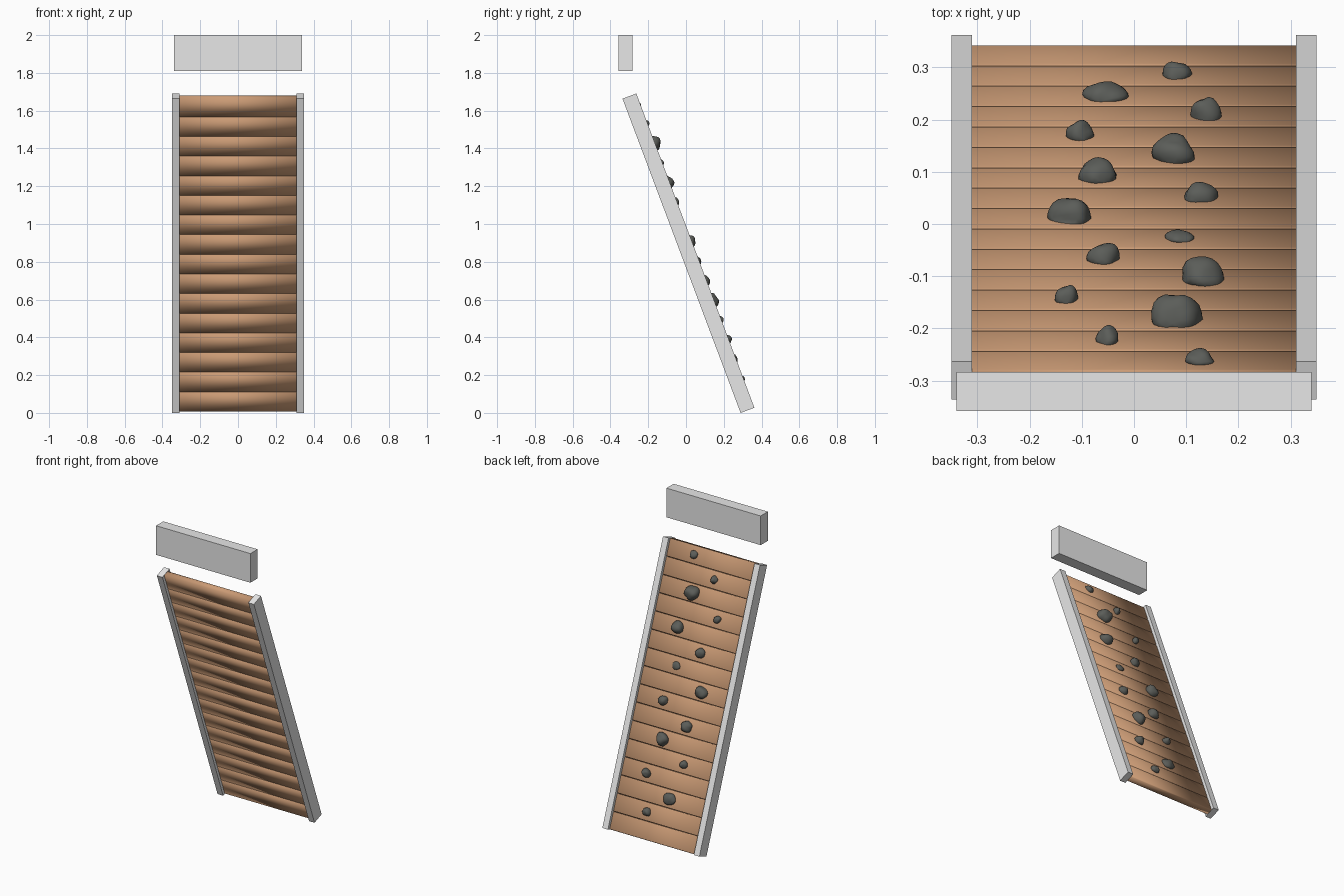
import bpy, bmesh, math, random
from mathutils import Matrix, Vector, noise

if "Cube" in bpy.data.objects:
    bpy.data.objects.remove(bpy.data.objects["Cube"])

random.seed(4)
TILT = math.radians(20.6)
LENGTH, DEPTH = 1.777, 0.078          # side rail length and depth
PLANKS, THICK = 16, 0.04
PITCH = LENGTH / PLANKS
# local axes of the leaning board: x across, y out of the climbing face, z up the slope
LEAN = Matrix.Translation((0, 0.013, 0.8454)) @ Matrix.Rotation(TILT, 4, 'X')


def material(name, rgb):
    m = bpy.data.materials.new(name)
    m.diffuse_color = (*rgb, 1)
    m.use_nodes = True
    m.node_tree.nodes["Principled BSDF"].inputs["Base Color"].default_value = m.diffuse_color
    return m


GREY = material("light grey", (0.8, 0.8, 0.8))
WOOD = material("brown wood", (0.6, 0.33, 0.18))
STONE = material("dark stone", (0.105, 0.11, 0.1))


def add(name, bm, mat, matrix=Matrix(), smooth=False):
    bmesh.ops.recalc_face_normals(bm, faces=bm.faces)
    for f in bm.faces:
        f.smooth = smooth
    me = bpy.data.meshes.new(name)
    bm.to_mesh(me)
    bm.free()
    me.materials.append(mat)
    ob = bpy.data.objects.new(name, me)
    ob.matrix_world = matrix
    bpy.context.collection.objects.link(ob)
    return ob


def box(size, centre):
    bm = bmesh.new()
    bmesh.ops.create_cube(bm, size=1)
    bmesh.ops.scale(bm, vec=size, verts=bm.verts)
    bmesh.ops.translate(bm, vec=centre, verts=bm.verts)
    return bm


# side rails
for side, x in (("left", -0.33), ("right", 0.33)):
    add(side + "_rail", box((0.04, DEPTH, LENGTH), (x, 0, 0)), GREY, LEAN)

# planks, with softened long edges on the climbing face
for i in range(PLANKS):
    s = -LENGTH / 2 + (i + 0.5) * PITCH
    bm = box((0.62, THICK, PITCH - 0.002), (0, 0, s))
    edges = [e for e in bm.edges
             if all(v.co.y > 0 for v in e.verts)
             and abs(e.verts[0].co.x - e.verts[1].co.x) > 0.1]
    bmesh.ops.bevel(bm, geom=edges, offset=0.005, segments=2, profile=0.5,
                    affect='EDGES')
    add(f"plank_{i + 1}", bm, WOOD, LEAN, True)

# separate beam above the board
add("top_beam", box((0.68, 0.074, 0.19), (0, -0.321, 1.905)), GREY)

# climbing holds, one per plank: x, width, rise
HOLDS = [
    (0.081, 0.054, 0.027), (-0.057, 0.082, 0.026), (0.137, 0.057, 0.038),
    (-0.104, 0.054, 0.030), (0.077, 0.084, 0.043), (-0.070, 0.075, 0.037),
    (0.127, 0.065, 0.026), (-0.122, 0.080, 0.037), (0.087, 0.055, 0.014),
    (-0.057, 0.065, 0.032), (0.129, 0.082, 0.040), (-0.129, 0.042, 0.028),
    (0.081, 0.098, 0.055), (-0.051, 0.042, 0.027), (0.125, 0.055, 0.020),
]
for i, (x, w, rise) in enumerate(HOLDS):
    s = -LENGTH / 2 + (i + 1.5) * PITCH
    seed = Vector([random.uniform(-50, 50) for _ in range(3)])
    tall = max(w * 0.46, 0.024)
    turn = Matrix.Rotation(random.uniform(-0.5, 0.5), 3, 'Y')
    bm = bmesh.new()
    bmesh.ops.create_icosphere(bm, subdivisions=3, radius=1)
    for v in bm.verts:
        p = v.co * (1 + 0.22 * noise.noise(v.co * 1.1 + seed))
        if p.y < 0:
            p.y *= 0.3                # flattened, buried underside
        p = turn @ Vector((p.x * w / 2, p.y * rise, p.z * tall))
        v.co = p + Vector((x, THICK / 2, s))
    add(f"climbing_hold_{i + 1}", bm, STONE, LEAN, True)
